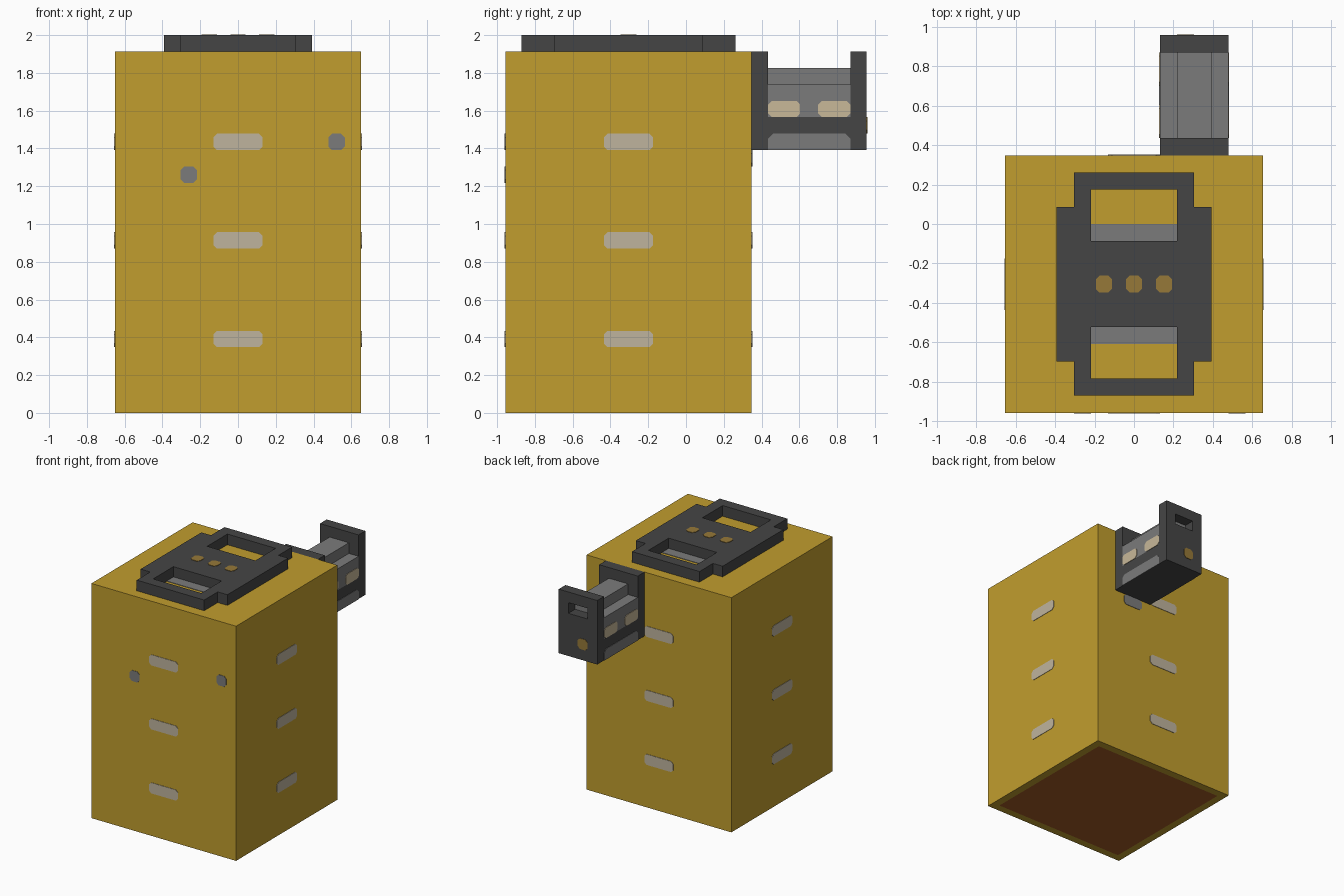
import bpy, bmesh
from mathutils import Vector

cube = bpy.data.objects.get("Cube")
if cube:
    bpy.data.objects.remove(cube, do_unlink=True)

U = 2 / 23      # one grid unit of the blocky design
THIN = 0.04     # thickness of painted plates, in grid units


def material(name, *rgb):
    lin = [((c / 255 + 0.055) / 1.055) ** 2.4 for c in rgb]
    m = bpy.data.materials.new(name)
    m.use_nodes = True
    m.diffuse_color = (*lin, 1)
    m.node_tree.nodes["Principled BSDF"].inputs["Base Color"].default_value = (*lin, 1)
    return m


GOLD = material("gold", 193, 157, 46)
DARK = material("dark_metal", 69, 69, 69)
GREY = material("grey_metal", 123, 123, 123)
PALE = material("pale_stone", 191, 180, 158)
CREAM = material("cream", 200, 184, 152)
TAN = material("dull_gold", 150, 121, 56)
BROWN = material("brown", 164, 92, 38)


def finish(name, bm, *mats):
    bmesh.ops.recalc_face_normals(bm, faces=bm.faces)
    bmesh.ops.scale(bm, vec=(U, U, U), verts=bm.verts)
    mesh = bpy.data.meshes.new(name)
    bm.to_mesh(mesh)
    bm.free()
    for m in mats:
        mesh.materials.append(m)
    obj = bpy.data.objects.new(name, mesh)
    bpy.context.collection.objects.link(obj)
    return obj


def box_mesh(lo, hi):
    bm = bmesh.new()
    bmesh.ops.create_cube(bm, size=1)
    lo, hi = Vector(lo), Vector(hi)
    for v in bm.verts:
        v.co = (lo + hi) / 2 + v.co * (hi - lo)
    return bm


def box(name, lo, hi, mat):
    return finish(name, box_mesh(lo, hi), mat)


def extrude(bm, direction):
    out = bmesh.ops.extrude_face_region(bm, geom=bm.faces[:])
    moved = [g for g in out["geom"] if isinstance(g, bmesh.types.BMVert)]
    bmesh.ops.translate(bm, verts=moved, vec=direction)


def place(axis, level, a, b):
    """Point on the plane where the given axis equals level."""
    p = [a, b]
    p.insert(axis, level)
    return p


def patch(name, axis, level, side, a0, a1, b0, b1, mat, cut=0.22, low_cut=None):
    """Thin painted plate with clipped corners, facing along axis * side."""
    lc = cut if low_cut is None else low_cut
    outline = [(a0 + lc, b0), (a1 - lc, b0), (a1, b0 + lc), (a1, b1 - cut),
               (a1 - cut, b1), (a0 + cut, b1), (a0, b1 - cut), (a0, b0 + lc)]
    bm = bmesh.new()
    bm.faces.new([bm.verts.new(place(axis, level, a, b)) for a, b in outline])
    bmesh.ops.remove_doubles(bm, verts=bm.verts, dist=0.001)
    extrude(bm, place(axis, side * THIN, 0, 0))
    return finish(name, bm, mat)


def pierced_plate(name, axis, level, depth, cols, rows, solid, mat):
    """Plate made of the grid cells whose centre passes the solid test."""
    bm = bmesh.new()
    for a0, a1 in zip(cols, cols[1:]):
        for b0, b1 in zip(rows, rows[1:]):
            if solid((a0 + a1) / 2, (b0 + b1) / 2):
                ring = [(a0, b0), (a1, b0), (a1, b1), (a0, b1)]
                bm.faces.new([bm.verts.new(place(axis, level, a, b)) for a, b in ring])
    bmesh.ops.remove_doubles(bm, verts=bm.verts, dist=0.001)
    extrude(bm, place(axis, depth, 0, 0))
    return finish(name, bm, mat)


# Body with a brown inset panel underneath
bm = box_mesh((-7.5, -11, 0), (7.5, 4, 22))
bm.normal_update()
bottom = min(bm.faces, key=lambda f: f.calc_center_median().z)
bmesh.ops.inset_region(bm, faces=[bottom], thickness=1)
bottom.material_index = 1
finish("body", bm, GOLD, BROWN)

# Three pale slots on each of the four sides
for z in (4, 10, 16):
    patch("front_slot", 1, -11, -1, -1.5, 1.5, z, z + 1, PALE)
    patch("back_slot", 1, 4, 1, -1.5, 1.5, z, z + 1, PALE)
    for s, label in ((1, "left_slot"), (-1, "right_slot")):
        patch(label, 0, 7.5 * s, s, -5, -2, z, z + 1, PALE)

# Grey studs on the front and a tab under the latch
patch("front_stud_low", 1, -11, -1, -3.5, -2.5, 14, 15, GREY)
patch("front_stud_high", 1, -11, -1, 5.5, 6.5, 16, 17, GREY)
patch("latch_tab", 1, 4, 1, 2.5, 4.5, 15, 16, GREY)


# Buckle plate on top with two strap openings
def buckle_solid(x, y):
    inside = abs(x) < 3.5 or -8 < y < 1
    opening = abs(x) < 2.5 and (-9 < y < -6 or -1 < y < 2)
    return inside and not opening


pierced_plate("buckle", 2, 22, 1, (-4.5, -3.5, -2.5, 2.5, 3.5, 4.5),
              (-10, -9, -8, -6, -1, 1, 2, 3), buckle_solid, DARK)
for y in (-7, -1):
    patch("buckle_bar", 2, 22, 1, -2.5, 2.5, y, y + 1, GREY, cut=0)
for x in (-1.75, 0, 1.75):
    patch("buckle_stud", 2, 23, 1, x - 0.47, x + 0.47, -4, -3, TAN)

# Latch block on the back
box("latch_inner_plate", (1.5, 4, 16), (5.5, 5, 22), DARK)
box("latch_base", (1.5, 5, 16), (5.5, 10, 18), DARK)
box("latch_core", (1.5, 5, 18), (5.5, 10, 20), GREY)
box("latch_top", (2.5, 5, 20), (4.5, 10, 21), GREY)
pierced_plate("latch_outer_plate", 1, 10, 1, (1.5, 2.5, 4.5, 5.5), (16, 20, 21, 22),
              lambda x, z: not (2.5 < x < 4.5 and 20 < z < 21), DARK)
patch("latch_stud", 1, 11, 1, 2.5, 3.5, 17, 18, TAN)
for x, s in ((1.5, -1), (5.5, 1)):
    patch("latch_foot", 0, x, s, 5, 10, 16, 17, GREY, cut=0.3, low_cut=0)
    for y0, y1 in ((5, 6.95), (8.05, 10)):
        patch("latch_pad", 0, x, s, y0, y1, 18, 19, CREAM)
